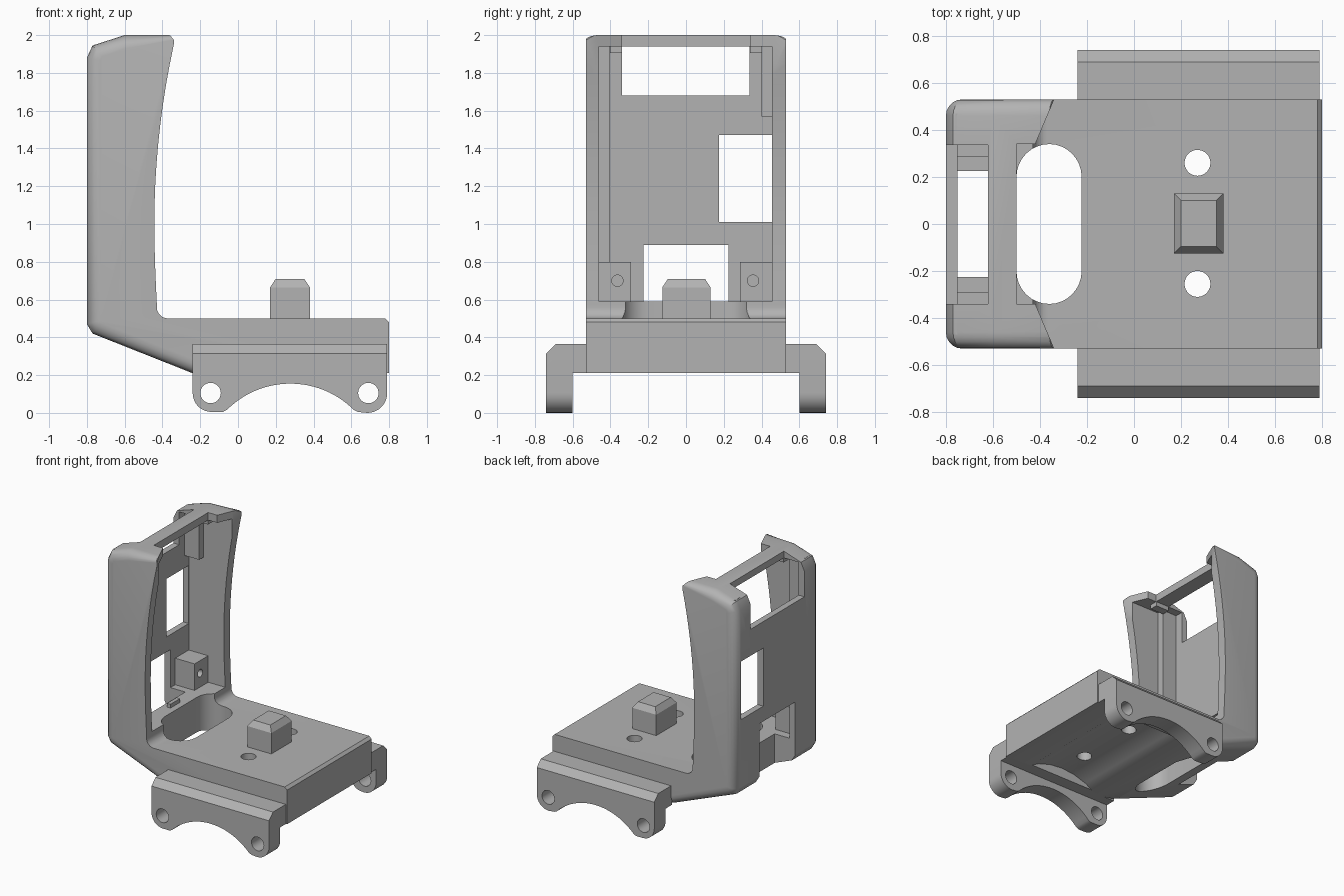
import bpy, bmesh, math

if "Cube" in bpy.data.objects:
    bpy.data.objects.remove(bpy.data.objects["Cube"])

grey = bpy.data.materials.new("plain grey")
grey.diffuse_color = (0.45, 0.45, 0.45, 1)
grey.use_nodes = True
grey.node_tree.nodes["Principled BSDF"].inputs["Base Color"].default_value = grey.diffuse_color
AXES = {"x": lambda a, b, d: (d, a, b), "y": lambda a, b, d: (a, d, b), "z": lambda a, b, d: (a, b, d)}


def finish(bm, name):
    bmesh.ops.recalc_face_normals(bm, faces=bm.faces)
    me = bpy.data.meshes.new(name)
    bm.to_mesh(me)
    bm.free()
    ob = bpy.data.objects.new(name, me)
    bpy.context.collection.objects.link(ob)
    me.materials.append(grey)
    return ob


def prism(points, axis, lo, hi):
    """Outline pushed along an axis, as bmesh"""
    bm = bmesh.new()
    place = AXES[axis]
    a = [bm.verts.new(place(p, q, lo)) for p, q in points]
    b = [bm.verts.new(place(p, q, hi)) for p, q in points]
    bm.faces.new(a)
    bm.faces.new(b[::-1])
    n = len(points)
    for i in range(n):
        bm.faces.new((a[i], b[i], b[(i + 1) % n], a[(i + 1) % n]))
    bmesh.ops.recalc_face_normals(bm, faces=bm.faces)
    return bm


def box(name, x0, x1, y0, y1, z0, z1):
    return finish(prism([(x0, y0), (x1, y0), (x1, y1), (x0, y1)], "z", z0, z1), name)


def arc(cx, cy, r, a0, a1, n):
    return [(cx + r * math.cos(math.radians(a0 + (a1 - a0) * i / n)),
             cy + r * math.sin(math.radians(a0 + (a1 - a0) * i / n))) for i in range(n + 1)]


def rod(name, p, q, r, axis, lo, hi):
    return finish(prism(arc(p, q, r, 0, 360, 32)[:-1], axis, lo, hi), name)


def cut(target, *cutters):
    for c in cutters:
        m = target.modifiers.new("cut", "BOOLEAN")
        m.operation, m.solver, m.object = "DIFFERENCE", "EXACT", c
        bpy.context.view_layer.objects.active = target
        bpy.ops.object.modifier_apply(modifier=m.name)
        bpy.data.objects.remove(c)


def smooth(ob):
    bpy.ops.object.select_all(action="DESELECT")
    ob.select_set(True)
    bpy.context.view_layer.objects.active = ob
    bpy.ops.object.shade_smooth_by_angle(angle=math.radians(30))


# Bracket body: L-shaped side outline with a curved front edge on the upright
front = [(-0.43 - 0.013 * math.sin(math.pi * t / 8) if t < 4 else -0.443 + 0.103 * ((t - 4) / 9) ** 2,
          0.58 + t * 1.37 / 13) for t in range(14)]
outline = ([(-0.24, 0.21), (0.8, 0.21), (0.8, 0.48), (0.78, 0.5)]
           + arc(-0.37, 0.56, 0.06, 270, 180, 6) + front
           + [(-0.34, 1.975), (-0.36, 2.0), (-0.6, 2.0), (-0.77, 1.945), (-0.8, 1.88),
              (-0.8, 0.47), (-0.77, 0.42)])
bm = prism(outline, "y", -0.53, 0.53)
rim = [e for e in bm.edges if abs(e.verts[0].co.y - e.verts[1].co.y) < 1e-4
       and all(v.co.x < -0.7 or v.co.z > 1.99 or (v.co.x < -0.2 and v.co.z < 0.22) for v in e.verts)]
bmesh.ops.bevel(bm, geom=rim, offset=0.07, segments=5, profile=0.5, affect="EDGES")
body = finish(bm, "bracket_body")

slant = [(-0.5, -0.34), (-0.42, -0.34), (-0.335, -0.54), (-0.2, -0.54),
         (-0.2, 0.54), (-0.335, 0.54), (-0.42, 0.34), (-0.5, 0.34)]
slot = (arc(-0.36, 0.2, 0.14, 90, 180, 8) + arc(-0.36, -0.2, 0.14, 180, 270, 8)
        + arc(-0.36, -0.2, 0.14, 270, 360, 8) + arc(-0.36, 0.2, 0.14, 0, 90, 8))
# the slot is stretched to reach its full length
slot = [(-0.36 + (x + 0.36) * (1.0 if x < -0.36 else 0.98), y) for x, y in slot]
cut(body,
    box("cavity", -0.75, 0, -0.46, 0.455, 0.59, 1.94),
    box("top_notch", -1, -0.62, -0.34, 0.335, 1.68, 2.2),
    box("side_window", -1, -0.6, 0.175, 0.454, 1.01, 1.47),
    box("bottom_notch", -1, -0.62, -0.225, 0.225, 0.1, 0.89),
    finish(prism(slant, "z", 0.62, 2.2), "front_slant"),
    finish(prism(slot, "z", 0.0, 0.8), "floor_slot"),
    rod("underside_hollow", 0.28, -0.3, 0.59, "y", -0.5, 0.5),
    rod("screw_hole", 0.27, 0.26, 0.055, "z", 0, 1),
    rod("screw_hole", 0.27, -0.255, 0.055, "z", 0, 1))
smooth(body)

# Side rails with rounded ears, an arch and pin holes
arch = arc(0.277, -0.32, 0.475, 45, 135, 24)
ear = (arc(-0.14, 0.105, 0.1, 180, 270, 8) + [(-0.08, 0.005)] + arch[::-1]
       + [(0.635, 0.005)] + arc(0.685, 0.105, 0.105, 270, 360, 8) + [(0.79, 0.365), (-0.24, 0.365)])
ear = [(x, max(z, 0.0)) for x, z in ear]
for side, word in ((-1, "front"), (1, "back")):
    bm = prism(ear, "y", side * 0.6, side * 0.74)
    edge = [e for e in bm.edges if all(v.co.z > 0.36 and abs(v.co.y) > 0.73 for v in e.verts)]
    bmesh.ops.bevel(bm, geom=edge, offset=0.05, segments=1, affect="EDGES")
    rail = finish(bm, word + "_rail")
    cut(rail, *[rod("pin_hole", x, 0.105, 0.054, "y", -1, 1) for x in (-0.145, 0.69)])
    smooth(rail)
    box(word + "_rail_shelf", -0.24, 0.79, *sorted((side * 0.52, side * 0.6)), 0.21, 0.365)

# Chamfered locating block
bm = prism([(0.17, -0.125), (0.38, -0.125), (0.38, 0.13), (0.17, 0.13)], "z", 0.48, 0.665)
top = [f for f in bm.faces if f.calc_center_median().z > 0.66]
bmesh.ops.inset_region(bm, faces=top, thickness=0.042, depth=0)
for v in top[0].verts:
    v.co.z = 0.71
finish(bm, "locating_block")

# Screw posts, guide rails and small stops inside the upright
for y0, y1, hy in ((-0.47, -0.29, -0.363), (0.285, 0.47, 0.355)):
    post = box("screw_post", -0.76, -0.58, y0, y1, 0.58, 0.8)
    cut(post, rod("post_hole", hy, 0.7, 0.03, "x", -0.7, -0.4))
    smooth(post)
box("long_guide", -0.76, -0.62, -0.47, -0.405, 0.58, 1.95)
box("short_guide", -0.76, -0.62, 0.4, 0.47, 1.57, 1.95)
for y in (-0.37, 0.37):
    box("top_stop", -0.62, -0.5, y - 0.032, y + 0.032, 1.905, 1.95)
box("floor_tab", -0.58, -0.55, -0.06, 0.06, 0.58, 0.62)
